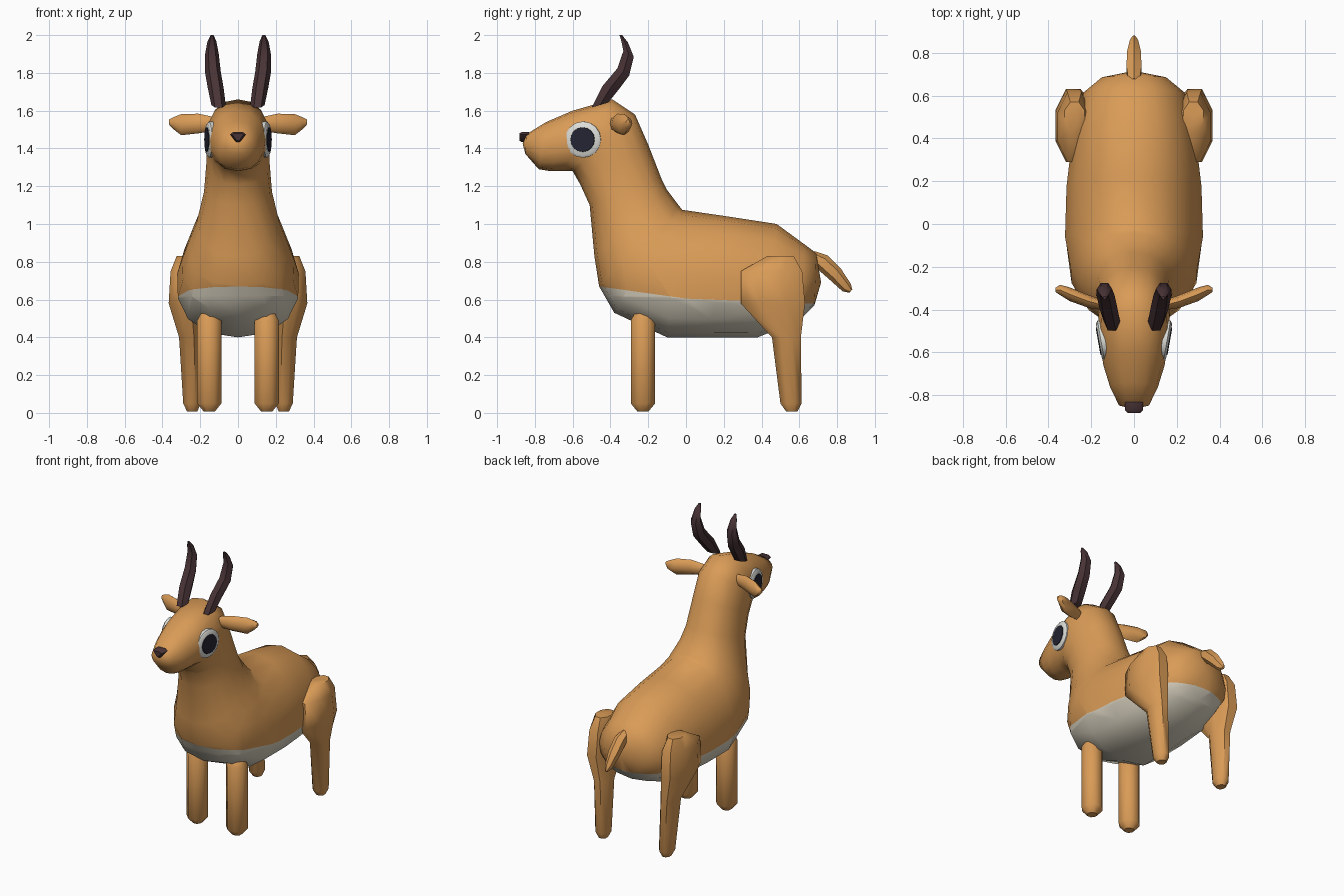
import bpy, bmesh, math
from mathutils import Vector

if "Cube" in bpy.data.objects:
    bpy.data.objects.remove(bpy.data.objects["Cube"])


def material(name, rgb):
    m = bpy.data.materials.new(name)
    m.diffuse_color = (*rgb, 1)
    m.use_nodes = True
    m.node_tree.nodes["Principled BSDF"].inputs["Base Color"].default_value = m.diffuse_color
    return m


TAN = material("tan_fur", (0.70, 0.33, 0.095))
CREAM = material("cream_belly", (0.70, 0.65, 0.53))
DARK = material("dark_horn", (0.065, 0.033, 0.037))
WHITE = material("eye_white", (0.72, 0.72, 0.69))
BLACK = material("pupil_black", (0.018, 0.018, 0.032))


def ring(c, u, v, n=8, k=0.0, e=1.0, phase=0.0):
    """Closed section around c; k widens the lower half, e squares the sides."""
    c, u, v = Vector(c), Vector(u), Vector(v)
    pts = []
    for i in range(n):
        a = 2 * math.pi * (i + phase) / n
        s, t = math.sin(a), math.cos(a)
        pts.append(c + u * math.copysign(abs(s) ** e, s) * (1 - k * t) + v * t)
    return pts


def box_ring(z, y0, y1, x0, x1):
    """Horizontal octagon filling the given extents."""
    f = 0.5 / math.cos(math.pi / 8)
    return ring(((x0 + x1) / 2, (y0 + y1) / 2, z), ((x1 - x0) * f, 0, 0),
                (0, (y1 - y0) * f, 0), 8, phase=0.5)


def finish(name, bm, mats, angle=45):
    bmesh.ops.recalc_face_normals(bm, faces=bm.faces)
    me = bpy.data.meshes.new(name)
    bm.to_mesh(me)
    bm.free()
    for m in mats:
        me.materials.append(m)
    me.shade_smooth()
    me.set_sharp_from_angle(angle=math.radians(angle))
    ob = bpy.data.objects.new(name, me)
    bpy.context.collection.objects.link(ob)
    return ob


def loft_mesh(rings, side=1, poles=(None, None)):
    bm = bmesh.new()
    rows = [[bm.verts.new((p.x * side, p.y, p.z)) for p in r] for r in rings]
    n = len(rows[0])
    for a, b in zip(rows, rows[1:]):
        for i in range(n):
            j = (i + 1) % n
            bm.faces.new((a[i], a[j], b[j], b[i]))
    for row, pole in ((rows[0], poles[0]), (rows[-1], poles[1])):
        if pole:
            p = bm.verts.new(pole)
            for i in range(n):
                bm.faces.new((row[i], row[(i + 1) % n], p))
        else:
            bm.faces.new(row)
    return bm


def loft(name, rings, mat, side=1, angle=45):
    return finish(name, loft_mesh(rings, side), [mat], angle)


# Torso, neck and head: one skin, sections fan from the rump up to the muzzle
# (top y, top z, bottom y, bottom z, half width, lower bulge)
sections = [
    (.69, .845, .68, .57, .15, .1),
    (.63, .89, .60, .49, .235, .1),
    (.48, 1.0, .38, .40, .285, .12),
    (.22, 1.04, .13, .40, .315, .15),
    (-.02, 1.075, -.10, .40, .322, .15),
    (-.04, 1.10, -.38, .53, .295, .15),
    (-.07, 1.14, -.46, .67, .26, .12),
    (-.10, 1.18, -.485, .83, .22, .08),
    (-.13, 1.24, -.51, 1.10, .18, .04),
    (-.20, 1.42, -.56, 1.21, .168, 0),
    (-.27, 1.58, -.60, 1.28, .167, 0),
    (-.39, 1.66, -.66, 1.28, .163, 0),
    (-.60, 1.60, -.72, 1.28, .143, 0),
    (-.74, 1.54, -.78, 1.29, .112, 0),
    (-.845, 1.475, -.85, 1.37, .07, 0),
]
rings = [ring((0, (ty + by) / 2, (tz + bz) / 2), (w, 0, 0),
              (0, (ty - by) / 2, (tz - bz) / 2), 16, k, .85)
         for ty, tz, by, bz, w, k in sections]
bm = loft_mesh(rings, poles=((0, .715, .69), (0, -.865, 1.425)))
# Belly boundary: two sloping cuts, cream below
slopes = (-.14, -.04)
for s in slopes:
    bmesh.ops.bisect_plane(bm, geom=bm.verts[:] + bm.edges[:] + bm.faces[:],
                           plane_co=(0, 0, .605), plane_no=(0, -s, 1))
for f in bm.faces:
    c = f.calc_center_median()
    f.material_index = int(c.z < .605 + max(s * c.y for s in slopes))
finish("body", bm, [TAN, CREAM], 60)

# Tail
tail = [(.66, .835, .03, .03), (.72, .80, .04, .045), (.79, .735, .038, .042),
        (.85, .665, .022, .03), (.873, .645, .008, .012)]
loft("tail", [ring((0, y, z), (w, 0, 0), (0, h * .68, h * .73), 6)
              for y, z, w, h in tail], TAN)

# Nose: small downward-pointing wedge
nose = [(-.83, 1.0), (-.87, 1.0), (-.882, .7)]
loft("nose", [[Vector((x * s, y, 1.463 + z * s)) for x, z in
               ((-.042, .012), (-.025, .024), (.025, .024), (.042, .012),
                (.01, -.03), (-.01, -.03))] for y, s in nose], DARK)

for side, tag in ((1, "right"), (-1, "left")):
    # Front legs
    front = [(.008, .03), (.05, .064), (.49, .064), (.525, .045)]
    loft("front_leg_" + tag, [box_ring(z, -.228 - r, -.228 + r, .152 - r, .152 + r)
                              for z, r in front], TAN, side)
    # Hind legs with broad thighs
    hind = [(.008, .53, .59, .215, .27), (.05, .50, .612, .198, .29),
            (.40, .455, .608, .20, .312), (.58, .29, .63, .20, .367),
            (.75, .29, .615, .20, .357), (.83, .43, .57, .23, .325)]
    loft("hind_leg_" + tag, [box_ring(*h) for h in hind], TAN, side, 50)
    # Ears: flattened, swept back
    ear = [(.12, -.385, 1.53, .02, .035), (.21, -.362, 1.532, .03, .052),
           (.30, -.328, 1.526, .032, .056), (.345, -.308, 1.534, .024, .03),
           (.366, -.308, 1.54, .01, .012)]
    loft("ear_" + tag, [ring((x, y, z), (0, ry, 0), (0, 0, rz), 8)
                        for x, y, z, ry, rz in ear], TAN, side)
    # Horns: curved and tapering
    horn = [(.103, -.455, 1.63, .038, .05, .015), (.118, -.40, 1.72, .042, .05, -.01),
            (.133, -.332, 1.805, .042, .036, -.022), (.138, -.304, 1.90, .036, .032, -.018),
            (.138, -.325, 1.965, .024, .02, -.004), (.137, -.345, 2.0, .008, .008, 0)]
    loft("horn_" + tag, [ring((x, y, z), (rx, 0, 0), (0, ry, dz), 6, phase=.5)
                         for x, y, z, rx, ry, dz in horn], DARK, side)
    # Eyes: shallow disc with a thin pupil plate, turned slightly forward
    t = math.radians(10)
    out, along = Vector((math.cos(t), -math.sin(t), 0)), Vector((math.sin(t), math.cos(t), 0))
    centre = Vector((.15, -.545, 1.447))

    def disc(name, steps, mat):
        loft(name, [ring(centre + out * d, along * r, (0, 0, r), 16)
                    for d, r in steps], mat, side)

    disc("eye_" + tag, [(-.05, .095), (.004, .096), (.014, .082)], WHITE)
    disc("pupil_" + tag, [(.012, .066), (.018, .064)], BLACK)
